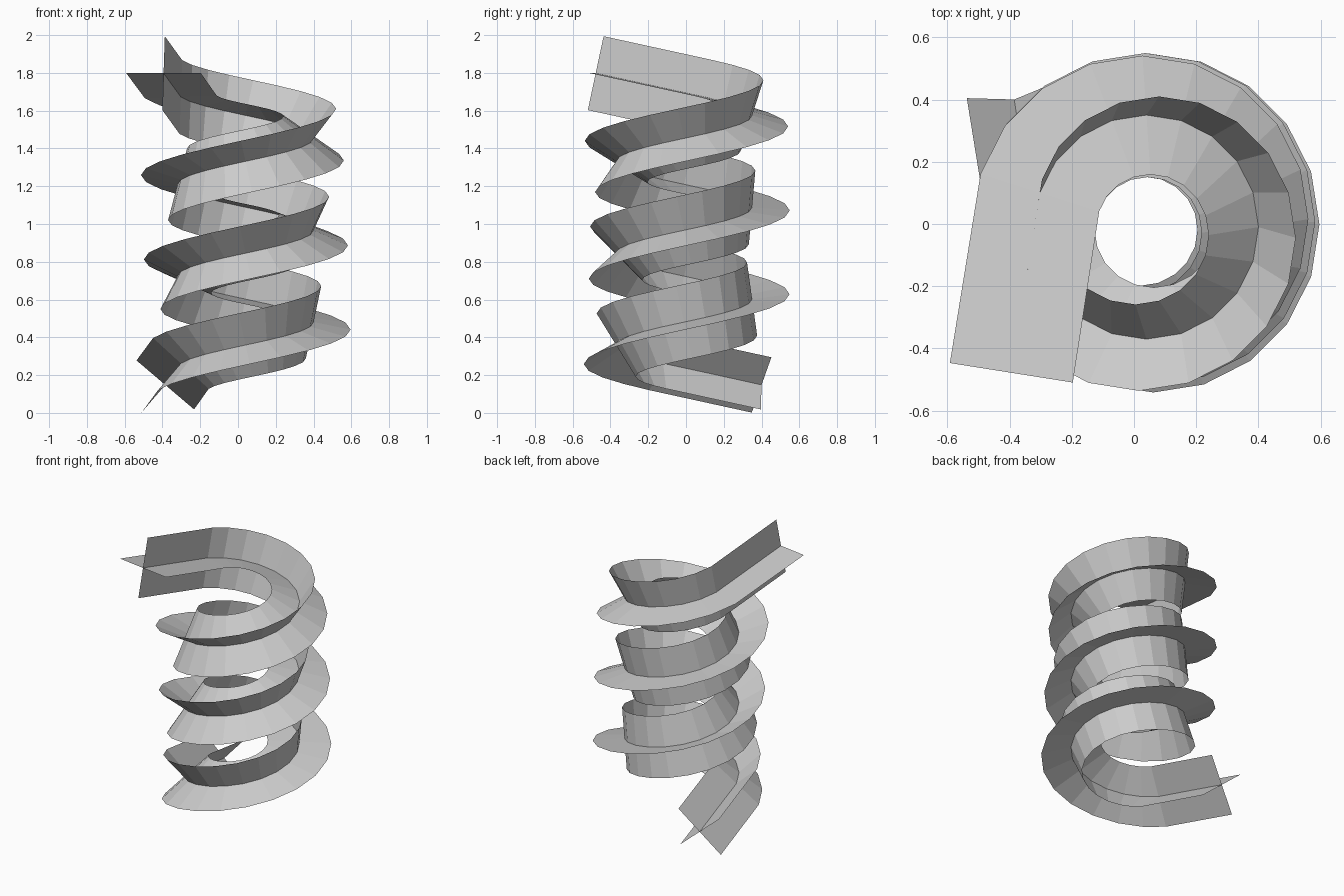
import bpy, bmesh
from math import cos, sin, radians
from mathutils import Vector

cube = bpy.data.objects.get("Cube")
if cube:
    bpy.data.objects.remove(cube, do_unlink=True)

CENTRE = Vector((0.04, -0.01, 0))
RADIUS, STEP, STEPS = 0.36, 18, 58
Z_LOW, Z_HIGH = 0.262, 1.672
HALF_WIDTH = 0.2

grey = bpy.data.materials.new("light_grey")
grey.use_nodes = True
colour = (0.6, 0.6, 0.6, 1)
grey.diffuse_color = colour
grey.node_tree.nodes["Principled BSDF"].inputs["Base Color"].default_value = colour


def helix_point(i):
    """Point i of the coil, counted downwards from its top."""
    a = radians(162 - STEP * i)
    z = Z_HIGH - (Z_HIGH - Z_LOW) * i / STEPS
    return CENTRE + Vector((RADIUS * cos(a), RADIUS * sin(a), z))


# Coil path with a straight run-out at each end
path = [helix_point(i) for i in range(STEPS + 1)]
top_dir = (helix_point(-1) - path[0]).normalized()
low_dir = (helix_point(STEPS + 1) - path[-1]).normalized()
path = [path[0] + top_dir * 0.6] + path + [path[-1] + low_dir * 0.54]

# Tangents, averaged at the corners
segs = [(b - a).normalized() for a, b in zip(path, path[1:])]
tangents = [segs[0]] + [(a + b).normalized() for a, b in zip(segs, segs[1:])] + [segs[-1]]


def ribbon(name, side):
    """Flat strip carried along the path without twisting about it."""
    bm = bmesh.new()
    previous = None
    for i, (p, t) in enumerate(zip(path, tangents)):
        if i:
            side = tangents[i - 1].rotation_difference(t) @ side
        pair = [bm.verts.new(p + side * s * HALF_WIDTH) for s in (-1, 1)]
        if previous:
            bm.faces.new((previous[0], previous[1], pair[1], pair[0]))
        previous = pair
    mesh = bpy.data.meshes.new(name)
    bm.to_mesh(mesh)
    bm.free()
    mesh.materials.append(grey)
    obj = bpy.data.objects.new(name, mesh)
    bpy.context.collection.objects.link(obj)


# Two strips crossing at right angles
across = tangents[0].cross(Vector((0, 0, 1))).normalized()
ribbon("level_ribbon", across)
ribbon("upright_ribbon", across.cross(tangents[0]).normalized())
